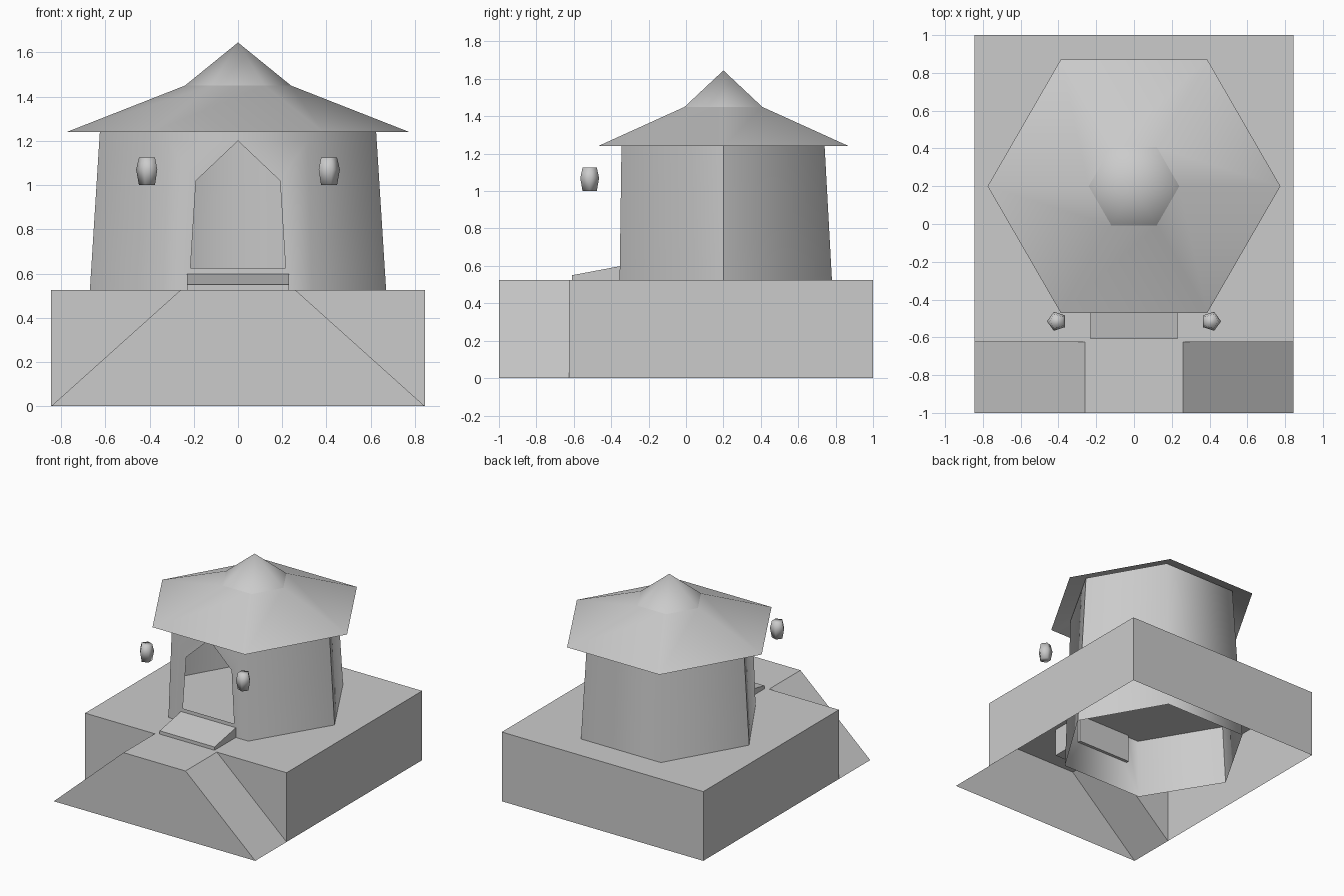
import bpy, bmesh, math

old = bpy.data.objects.get("Cube")
if old:
    bpy.data.objects.remove(old, do_unlink=True)

grey = bpy.data.materials.new("plain_grey")
grey.use_nodes = True
COLOUR = (0.6, 0.6, 0.6, 1)
grey.diffuse_color = COLOUR
grey.node_tree.nodes["Principled BSDF"].inputs["Base Color"].default_value = COLOUR


def build(name, faces, smooth=False, mirror=False, outward=None):
    """Make an object from faces given as lists of points, welding shared corners."""
    bm = bmesh.new()
    for pts in faces:
        bm.faces.new([bm.verts.new(p) for p in pts])
    bmesh.ops.remove_doubles(bm, verts=bm.verts, dist=0.0005)
    bmesh.ops.recalc_face_normals(bm, faces=bm.faces)
    if outward:
        for f in bm.faces:
            f.normal_update()
        total = sum(f.normal.dot(f.calc_center_median() - outward_point(outward)) * f.calc_area()
                    for f in bm.faces)
        if total < 0:
            bmesh.ops.reverse_faces(bm, faces=bm.faces)
    for f in bm.faces:
        f.smooth = smooth
    me = bpy.data.meshes.new(name)
    bm.to_mesh(me)
    bm.free()
    me.materials.append(grey)
    ob = bpy.data.objects.new(name, me)
    bpy.context.collection.objects.link(ob)
    if mirror:
        ob.modifiers.new("mirror", 'MIRROR').use_clip = True
    return ob


def outward_point(p):
    from mathutils import Vector
    return Vector(p)


CY = 0.2  # centre line of the house


def rings(name, profile, sides, centre, turn=0, cap=False):
    """Many-sided shell from (radius, height) pairs."""
    def ring(r, z):
        return [(centre[0] + r * math.cos(turn + i * math.tau / sides),
                 centre[1] + r * math.sin(turn + i * math.tau / sides), z) for i in range(sides)]
    loops = [ring(*p) for p in profile]
    faces = []
    for a, b in zip(loops, loops[1:]):
        for i in range(sides):
            j = (i + 1) % sides
            quad = [a[i], a[j], b[j], b[i]]
            faces.append(quad[:3] if b[i] == b[j] else quad)
    if cap:
        faces += [loops[0], loops[-1]]
    mid = (centre[0], centre[1], (profile[0][1] + profile[-1][1]) / 2)
    return build(name, faces, smooth=True, outward=mid)


# Terrace, open below, with a flared landing at the front
W, H, F, N = 0.845, 0.525, -0.625, 0.26
half = [
    [(0, F, H), (N, F, H), (W, F, H), (W, 1, H), (0, 1, H)],
    [(W, F, 0), (W, 1, 0), (W, 1, H), (W, F, H)],
    [(0, 1, 0), (0, 1, H), (W, 1, H), (W, 1, 0)],
    [(N, F, H), (W, F, 0), (W, F, H)],
    [(0, F, H), (0, -1, H), (N, -1, H), (N, F, H)],
    [(N, F, H), (N, -1, H), (W, -1, 0), (W, F, 0)],
    [(0, -1, H), (0, -1, 0), (W, -1, 0), (N, -1, H)],
]
build("terrace", half, mirror=True, outward=(0, 0, 0.2))


# House walls, tapering hexagon running down through the terrace
def radius(z):
    return 0.67 - 0.063 * (z - H)


def side(z):
    return (radius(z), CY, z)


def front(z, x=None):
    return (radius(z) / 2 if x is None else x, -0.355 + 0.014 * (z - H), z)


def back(z, x=None):
    return (radius(z) / 2 if x is None else x, CY + 0.866 * radius(z), z)


SILL, SPRING, PEAK = 0.625, 1.02, 1.2
LEVELS = [0.07, SILL, SPRING, PEAK, 1.29]
front_faces, back_faces = [], []
for a, b in zip(LEVELS, LEVELS[1:]):
    front_faces.append([front(a), side(a), side(b), front(b)])
    back_faces.append([side(a), back(a), back(b), side(b)])
    back_faces.append([back(a), back(a, 0), back(b, 0), back(b)])
# Front panel around the pointed doorway
low, top = LEVELS[0], LEVELS[-1]
sill, spring, peak = front(SILL, 0.215), front(SPRING, 0.19), front(PEAK, 0)
front_faces += [
    [front(low, 0), front(low), front(SILL), sill, front(SILL, 0)],
    [sill, front(SILL), front(SPRING), spring],
    [spring, front(SPRING), front(PEAK), peak],
    [peak, front(PEAK), front(top), front(top, 0)],
]
build("front_walls", front_faces, smooth=True, mirror=True, outward=(0, CY, 0.7))
build("back_walls", back_faces, smooth=True, mirror=True, outward=(0, CY, 0.7))

# Two-tier roof
rings("lower_roof", [(0.775, 1.24), (0.24, 1.45)], 6, (0, CY))
rings("roof_cap", [(0.24, 1.45), (0, 1.645)], 6, (0, CY))

# Sloping doorstep
S, Y0, Y1, B = 0.23, -0.61, -0.335, 0.31
p = [(x, y, z) for x in (-S, S) for y, z in ((Y0, B), (Y1, B), (Y1, 0.602), (Y0, 0.55))]
build("doorstep", [p[:4], p[4:]] + [[p[i], p[(i + 1) % 4], p[(i + 1) % 4 + 4], p[i + 4]]
                                    for i in range(4)], outward=(0, -0.47, 0.45))

# Hanging lanterns
for name, sx in (("left_lantern", 1), ("right_lantern", -1)):
    rings(name, [(0.04, 1.0), (0.053, 1.07), (0.04, 1.125)], 5, (0.408 * sx, -0.515),
          turn=0 if sx > 0 else math.pi, cap=True)
